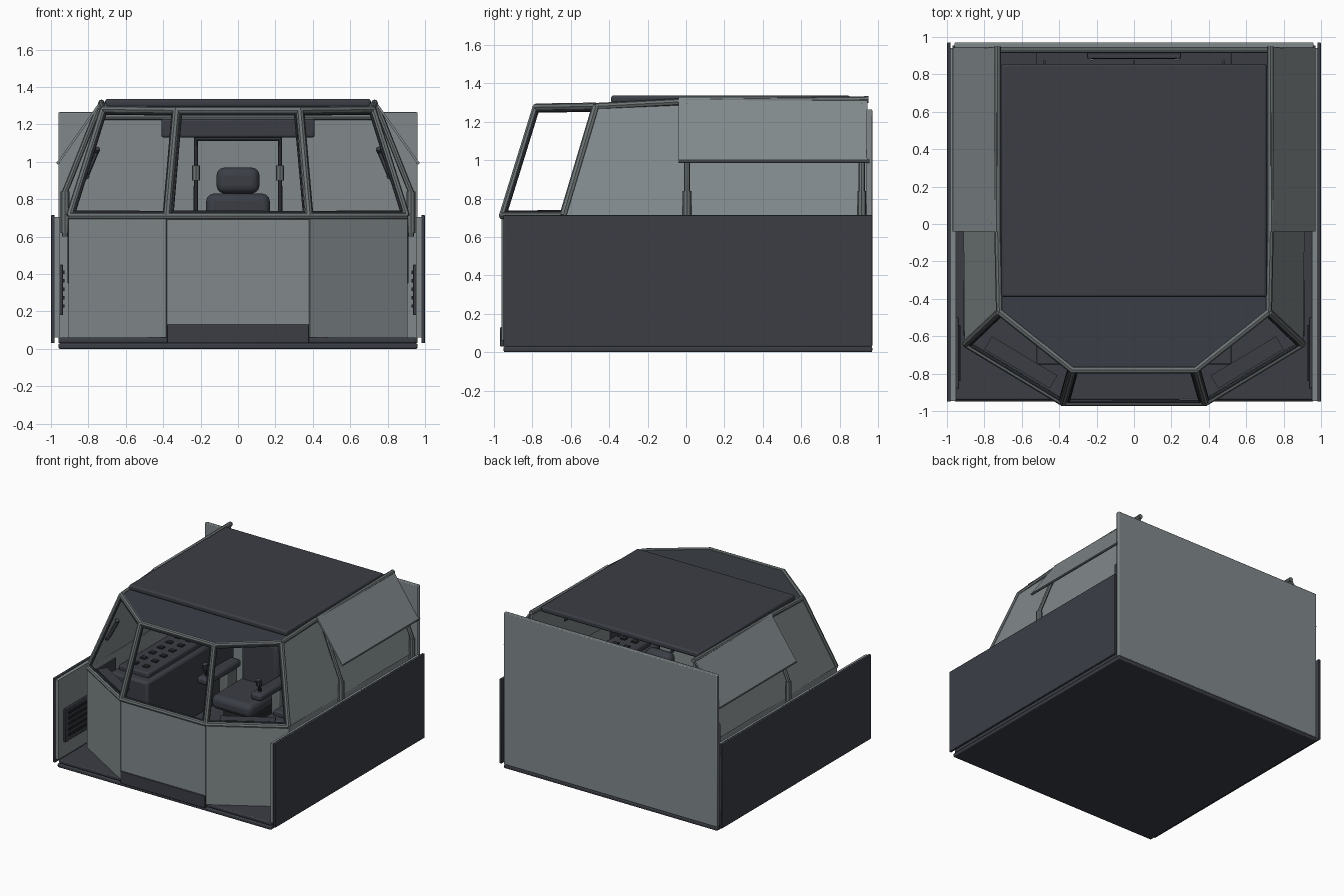
import bpy, bmesh
from mathutils import Vector

cube = bpy.data.objects.get("Cube")
if cube:
    bpy.data.objects.remove(cube)


def material(name, rgb, rough=0.6):
    m = bpy.data.materials.new(name)
    m.use_nodes = True
    m.diffuse_color = (*rgb, 1)
    bsdf = m.node_tree.nodes["Principled BSDF"]
    bsdf.inputs["Base Color"].default_value = (*rgb, 1)
    bsdf.inputs["Roughness"].default_value = rough
    return m


LIGHT = material("light grey panel", (0.22, 0.25, 0.26))
TUBE = material("mid grey tube", (0.15, 0.17, 0.175))
DARK = material("dark slate", (0.043, 0.048, 0.06))
BLACK = material("near black", (0.018, 0.02, 0.024))


def finish(ob, mat, smooth=True):
    ob.data.materials.append(mat)
    bpy.ops.object.select_all(action="DESELECT")
    ob.select_set(True)
    bpy.context.view_layer.objects.active = ob
    if ob.type == "CURVE":
        bpy.ops.object.convert(target="MESH")
        ob = bpy.context.object
    if smooth:
        bpy.ops.object.shade_smooth_by_angle()
    return ob


def mesh_object(name, bm):
    me = bpy.data.meshes.new(name)
    bm.to_mesh(me)
    bm.free()
    ob = bpy.data.objects.new(name, me)
    bpy.context.collection.objects.link(ob)
    return ob


def box(name, x, y, z, mat, bevel=0.0, segments=2):
    """Box from three (low, high) ranges."""
    bm = bmesh.new()
    bmesh.ops.create_cube(bm, size=1)
    for v in bm.verts:
        for i, (a, b) in enumerate((x, y, z)):
            v.co[i] = (a + b) / 2 + v.co[i] * abs(b - a)
    ob = mesh_object(name, bm)
    if bevel:
        mod = ob.modifiers.new("edge", "BEVEL")
        mod.width, mod.segments = bevel, segments
    return finish(ob, mat)


def plate(name, pts, mat, thick=0.015):
    """Flat sheet through the given corners, with thickness."""
    bm = bmesh.new()
    bm.faces.new([bm.verts.new(p) for p in pts])
    ob = mesh_object(name, bm)
    mod = ob.modifiers.new("sheet", "SOLIDIFY")
    mod.thickness, mod.offset = thick, 0
    return finish(ob, mat, False)


def tube(name, pts, r, mat):
    cu = bpy.data.curves.new(name, "CURVE")
    cu.dimensions = "3D"
    cu.bevel_depth, cu.bevel_resolution, cu.use_fill_caps = r, 2, True
    sp = cu.splines.new("POLY")
    sp.points.add(len(pts) - 1)
    for p, co in zip(sp.points, pts):
        p.co = (*co, 1)
    ob = bpy.data.objects.new(name, cu)
    bpy.context.collection.objects.link(ob)
    return finish(ob, mat)


def flip(s, pts):
    return [(s * x, y, z) for x, y, z in pts]


# Base, rear wall and bumper strip
box("base_slab", (-0.96, 0.96), (-0.95, 0.97), (0, 0.03), DARK, 0.008)
box("floor_deck", (-0.955, 0.955), (-0.94, 0.96), (0.03, 0.06), DARK, 0.008)
box("rear_wall", (-0.96, 0.96), (0.94, 0.97), (0.03, 1.265), LIGHT, 0.006)
box("front_kick_plate", (-0.38, 0.38), (-0.968, -0.945), (0.03, 0.13), DARK, 0.004)

# Corner points of the cab opening
LOW, HIGH = (0.9, -0.64, 0.71), (0.72, -0.47, 1.28)
LOW_IN, HIGH_IN = (0.38, -0.955, 0.71), (0.33, -0.78, 1.275)


def at_height(p, z):
    return (p[0], p[1], z)


plate("front_panel", [(-0.38, -0.952, 0.06), (0.38, -0.952, 0.06),
                      (0.38, -0.952, 0.71), (-0.38, -0.952, 0.71)], LIGHT)

for s, side in ((1, "left"), (-1, "right")):
    # Enclosure side doors with a lighter inner skin
    box(side + "_outer_panel", (s * 0.98, s), (-0.95, 0.97), (0.03, 0.715), DARK, 0.004)
    box(side + "_inner_skin", (s * 0.953, s * 0.98), (-0.945, 0.94), (0.06, 0.705), LIGHT)
    box(side + "_grille", (s * 0.935, s * 0.953), (-0.88, -0.5), (0.18, 0.45), DARK, 0.004)
    for i in range(5):
        z = 0.22 + i * 0.045
        box(side + "_louvre", (s * 0.927, s * 0.936), (-0.84, -0.54), (z, z + 0.018), BLACK)

    # Cab lower shell
    plate(side + "_front_corner_panel",
          flip(s, [at_height(LOW_IN, 0.06), at_height(LOW, 0.06), LOW, LOW_IN]), LIGHT)
    plate(side + "_lower_wall",
          flip(s, [at_height(LOW, 0.06), (0.9, 0.94, 0.06), (0.9, 0.94, 0.71), LOW]), LIGHT)
    box(side + "_service_strip", (s * 0.885, s * 0.912), (-0.6, -0.3), (0.35, 0.66), DARK, 0.004)

    # Sloped upper wall, raised flap and its edge rod
    plate(side + "_upper_wall",
          flip(s, [LOW, (0.91, 0.94, 0.71), (0.725, 0.94, 1.3), HIGH]), LIGHT)
    plate(side + "_flap",
          flip(s, [(0.73, -0.04, 1.325), (0.73, 0.945, 1.325),
                   (0.965, 0.945, 0.99), (0.965, -0.04, 0.99)]), LIGHT, 0.012)
    tube(side + "_flap_rod", flip(s, [(0.962, -0.04, 0.995), (0.962, 0.955, 0.995)]), 0.009, TUBE)
    for y in (0.005, 0.915):
        tube(side + "_pillar", flip(s, [(0.925, y, 0.6), (0.925, y, 0.84),
                                        (0.9, y, 0.9), (0.745, y, 1.29)]), 0.016, TUBE)
        tube(side + "_pillar_sleeve", flip(s, [(0.925, y, 0.62), (0.925, y, 0.84)]), 0.023, TUBE)

    # Window posts, dark gaskets and roof rail
    tube(side + "_outer_post", flip(s, [LOW, HIGH]), 0.02, TUBE)
    tube(side + "_inner_post", flip(s, [LOW_IN, HIGH_IN]), 0.02, TUBE)
    corners = [Vector(p) for p in flip(s, [LOW, LOW_IN, HIGH_IN, HIGH])]
    mid = sum(corners, Vector()) / 4
    ring = [c.lerp(mid, 0.075) for c in corners]
    tube(side + "_window_gasket", ring + ring[:1], 0.009, DARK)
    tube(side + "_roof_rail", flip(s, [HIGH, (0.73, 0, 1.305), (0.73, 0.95, 1.315)]), 0.018, TUBE)
    tube(side + "_grab_handle", flip(s, [(0.75, -0.48, 1.07), (0.76, -0.46, 1.05),
                                         (0.81, -0.5, 0.93), (0.81, -0.53, 0.92)]), 0.015, DARK)

    # Dash ledge behind the angled panel
    plate(side + "_dash_ledge", flip(s, [(0.45, -0.88, 0.722), (0.8, -0.67, 0.722),
                                         (0.76, -0.6, 0.722), (0.41, -0.81, 0.722)]), DARK, 0.02)

    # Side console with buttons
    box(side + "_console", (s * 0.52, s * 0.86), (-0.42, 0.7), (0.06, 0.6), DARK, 0.02)
    box(side + "_console_top", (s * 0.56, s * 0.83), (-0.35, 0.4), (0.59, 0.64), DARK, 0.012)
    for i in range(6):
        for x in (0.64, 0.74):
            y = -0.26 + i * 0.11
            box(side + "_button", (s * (x - 0.022), s * (x + 0.022)),
                (y - 0.02, y + 0.02), (0.638, 0.65), BLACK)

    # Seat armrest with joystick
    box(side + "_armrest", (s * 0.19, s * 0.29), (-0.12, 0.32), (0.54, 0.6), DARK, 0.02)
    box(side + "_arm_support", (s * 0.2, s * 0.27), (0.14, 0.28), (0.3, 0.55), TUBE, 0.01)
    tube(side + "_joystick", flip(s, [(0.24, -0.06, 0.59), (0.24, -0.07, 0.66)]), 0.012, BLACK)
    tube(side + "_joystick_grip", flip(s, [(0.24, -0.07, 0.65), (0.24, -0.08, 0.7)]), 0.022, DARK)

    # Rear guard frame cylinders
    tube(side + "_guard_cylinder", flip(s, [(0.225, 0.895, 0.9), (0.225, 0.895, 0.98)]), 0.022, TUBE)

# Window frame rails running round the front
for name, out, inn in (("lower", LOW, LOW_IN), ("upper", HIGH, HIGH_IN)):
    path = flip(-1, [out, inn]) + [inn, out]
    tube(name + "_window_rail", path, 0.02, TUBE)
ring = [Vector(p) for p in flip(-1, [LOW_IN]) + [LOW_IN, HIGH_IN] + flip(-1, [HIGH_IN])]
mid = sum(ring, Vector()) / 4
ring = [c.lerp(mid, 0.075) for c in ring]
tube("front_window_gasket", ring + ring[:1], 0.009, DARK)

# Roof
plate("front_roof", flip(-1, [(0.71, -0.3, 1.285), HIGH, HIGH_IN])
      + [HIGH_IN, HIGH, (0.71, -0.3, 1.285)], DARK, 0.02)
box("roof_hatch", (-0.71, 0.71), (-0.39, 0.855), (1.293, 1.337), DARK, 0.014, 3)
box("overhead_beam", (-0.41, 0.41), (-0.3, -0.2), (1.13, 1.23), DARK, 0.012)
tube("rear_roof_rail", [(-0.73, 0.93, 1.24), (0.73, 0.93, 1.24)], 0.016, TUBE)
for x in (-0.48, 0, 0.48):
    box("roof_catch", (x - 0.006, x + 0.006), (0.84, 0.875), (1.285, 1.305), DARK)

# Rear guard frame
tube("rear_guard_frame", [(-0.225, 0.895, 0.5), (-0.225, 0.895, 1.12),
                          (0.225, 0.895, 1.12), (0.225, 0.895, 0.5)], 0.014, DARK)
box("rear_latch_bar", (-0.25, 0.25), (0.885, 0.92), (1.2, 1.225), DARK, 0.005)

# Operator seat
box("seat_pedestal", (-0.14, 0.14), (0, 0.3), (0.06, 0.36), BLACK, 0.02)
box("seat_cushion", (-0.18, 0.18), (-0.1, 0.34), (0.36, 0.47), DARK, 0.04, 3)
box("seat_back", (-0.17, 0.17), (0.27, 0.4), (0.42, 0.83), DARK, 0.04, 3)
box("headrest", (-0.115, 0.115), (0.28, 0.38), (0.83, 0.97), DARK, 0.045, 4)
box("headrest_stem", (-0.03, 0.03), (0.32, 0.35), (0.78, 0.88), BLACK)
box("cab_floor", (-0.52, 0.52), (-0.75, 0.94), (0.06, 0.1), DARK, 0.008)
